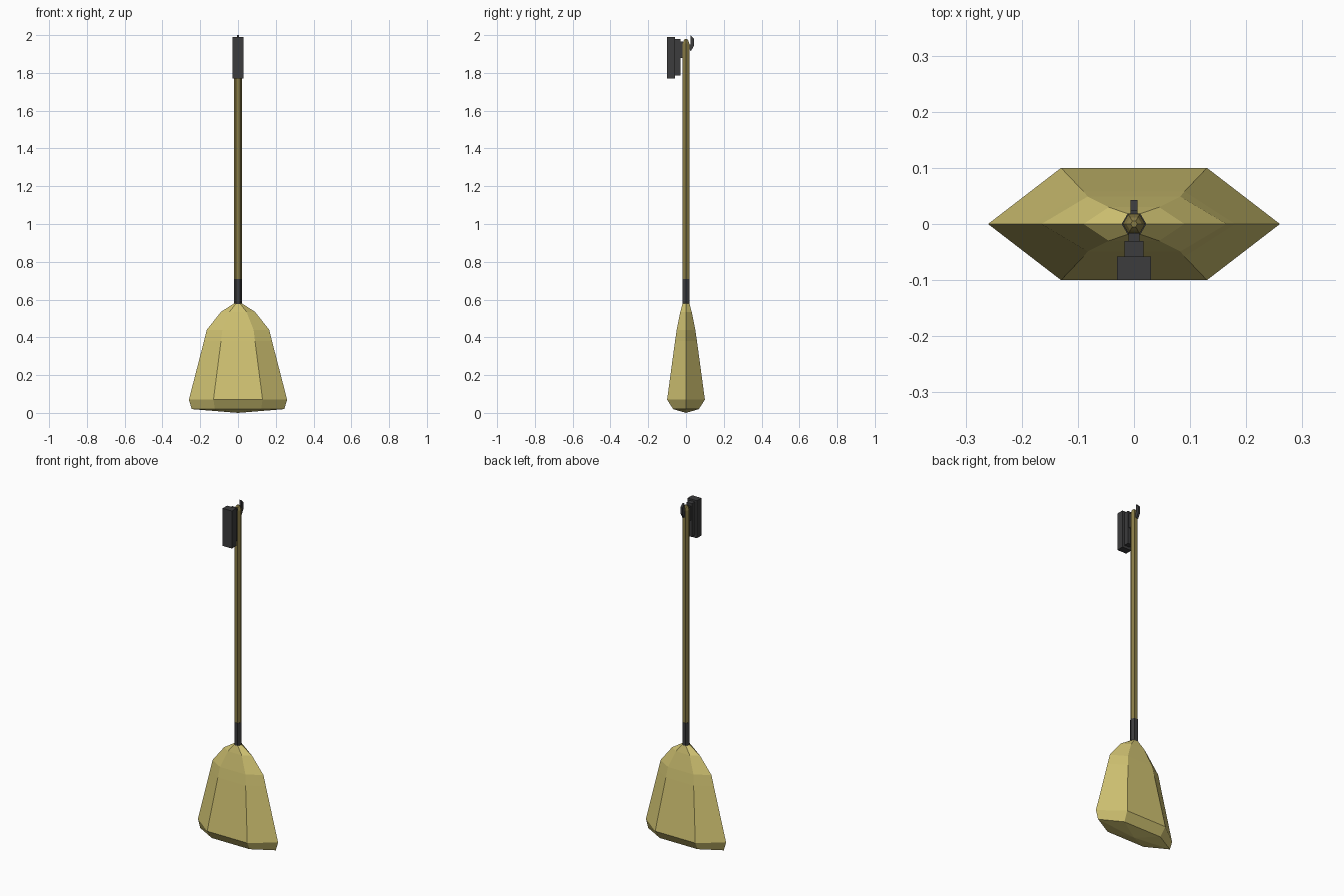
import bpy, bmesh, math

if "Cube" in bpy.data.objects:
    bpy.data.objects.remove(bpy.data.objects["Cube"])

def material(name, rgb):
    m = bpy.data.materials.new(name)
    m.diffuse_color = (*rgb, 1)
    m.use_nodes = True
    m.node_tree.nodes["Principled BSDF"].inputs["Base Color"].default_value = m.diffuse_color
    return m

straw = material("straw", (0.64, 0.55, 0.17))
wood = material("dark wood", (0.25, 0.20, 0.06))
black = material("black", (0.045, 0.045, 0.047))

def finish(name, bm, mat):
    bmesh.ops.recalc_face_normals(bm, faces=bm.faces)
    me = bpy.data.meshes.new(name)
    bm.to_mesh(me)
    bm.free()
    me.materials.append(mat)
    ob = bpy.data.objects.new(name, me)
    bpy.context.collection.objects.link(ob)
    return ob

def hex_loft(name, rings, mat, tip=None):
    """Stack six-sided rings (z, half width, half depth); optional bottom point."""
    bm = bmesh.new()
    loops = []
    for z, w, d in rings:
        pts = [(w, 0), (w / 2, d), (-w / 2, d), (-w, 0), (-w / 2, -d), (w / 2, -d)]
        loops.append([bm.verts.new((x, y, z)) for x, y in pts])
    for a, b in zip(loops, loops[1:]):
        for i in range(6):
            j = (i + 1) % 6
            bm.faces.new((a[i], a[j], b[j], b[i]))
    bm.faces.new(loops[-1])
    if tip is None:
        bm.faces.new(loops[0])
    else:
        c = bm.verts.new((0, 0, tip))
        for i in range(6):
            bm.faces.new((loops[0][i], loops[0][(i + 1) % 6], c))
    return finish(name, bm, mat)

def side_prism(name, profile, half_width, mat):
    """Extrude a (y, z) outline across x."""
    bm = bmesh.new()
    f = bm.faces.new([bm.verts.new((-half_width, y, z)) for y, z in profile])
    r = bmesh.ops.extrude_face_region(bm, geom=[f])
    vs = [g for g in r["geom"] if isinstance(g, bmesh.types.BMVert)]
    bmesh.ops.translate(bm, verts=vs, vec=(2 * half_width, 0, 0))
    return finish(name, bm, mat)

def block(name, w, y0, y1, z0, z1, mat):
    return side_prism(name, [(y0, z0), (y1, z0), (y1, z1), (y0, z1)], w, mat)

# Bristle head, flaring down to a blunt underside
hex_loft("bristle_head", [
    (0.02, 0.245, 0.068), (0.07, 0.26, 0.10), (0.38, 0.18, 0.058),
    (0.44, 0.165, 0.049), (0.535, 0.09, 0.03), (0.58, 0.02, 0.018)], straw, tip=0.0)

# Binding collar and handle with rounded end
hex_loft("collar", [(0.57, 0.022, 0.019), (0.71, 0.022, 0.019)], black)
hex_loft("handle", [(0.70, 0.02, 0.0175), (1.955, 0.02, 0.0175),
                    (1.972, 0.014, 0.012), (1.98, 0.006, 0.005)], wood)

# Wall holder: back plate, raised pad, arm, peg through the handle, upturned hook
block("wall_plate", 0.03, -0.10, -0.058, 1.77, 1.99, black)
block("wall_pad", 0.017, -0.058, -0.03, 1.785, 1.98, black)
block("holder_arm", 0.01, -0.03, -0.016, 1.88, 1.965, black)
block("holder_peg", 0.006, -0.02, 0.025, 1.93, 1.95, black)
side_prism("holder_hook", [(0.018, 1.925), (0.026, 1.915), (0.043, 1.945),
                           (0.043, 1.98), (0.024, 2.0), (0.024, 1.95), (0.018, 1.945)],
           0.006, black)
